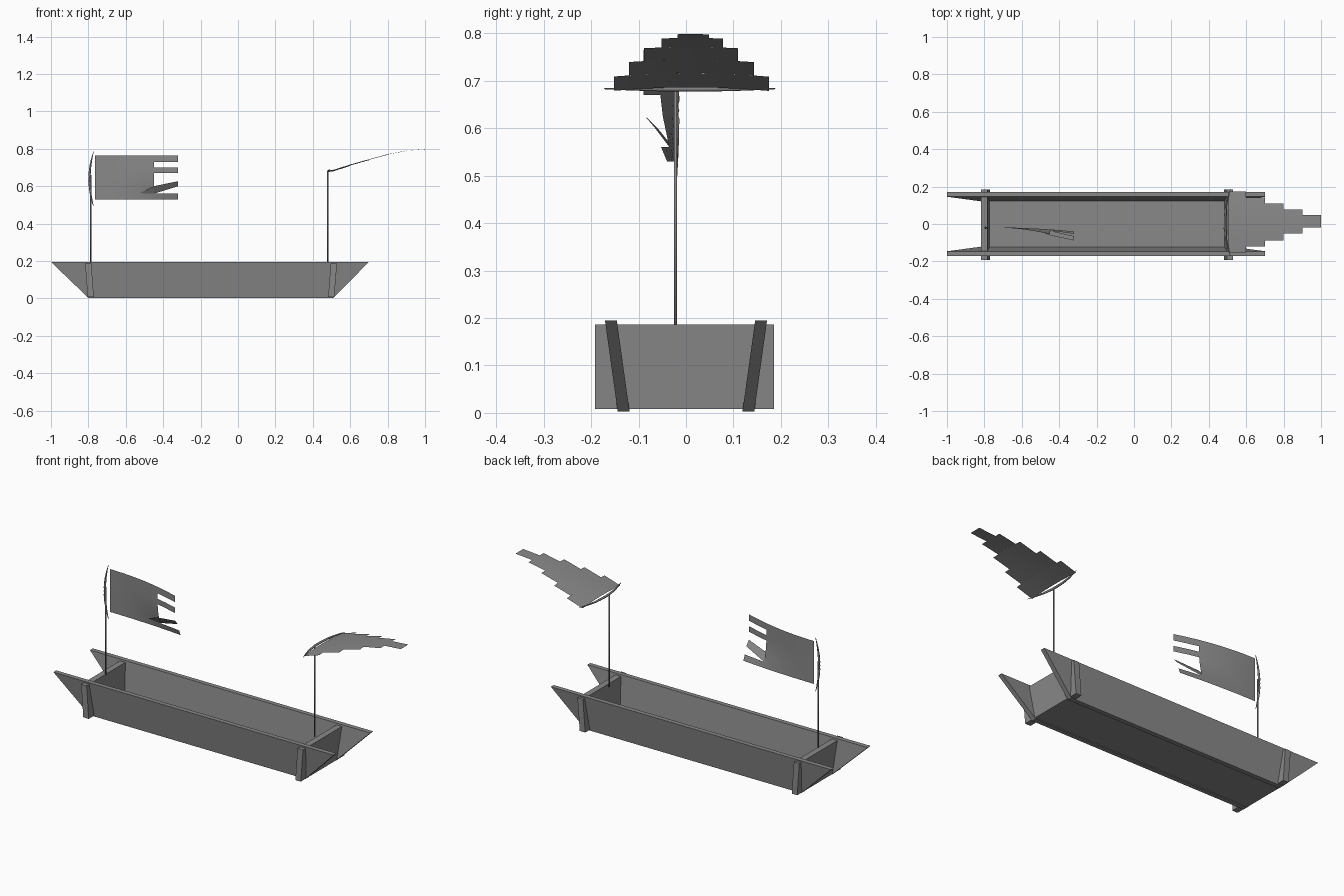
import bpy, math
from mathutils import Vector

cube = bpy.data.objects.get("Cube")
if cube:
    bpy.data.objects.remove(cube)

grey = bpy.data.materials.new("plain grey")
grey.use_nodes = True
COLOUR = (0.25, 0.25, 0.25, 1)
grey.diffuse_color = COLOUR
bsdf = next(n for n in grey.node_tree.nodes if n.type == 'BSDF_PRINCIPLED')
bsdf.inputs["Base Color"].default_value = COLOUR


def add(name, verts, faces, smooth=False):
    me = bpy.data.meshes.new(name)
    me.from_pydata(verts, [], faces)
    me.materials.append(grey)
    ob = bpy.data.objects.new(name, me)
    bpy.context.collection.objects.link(ob)
    for p in me.polygons:
        p.use_smooth = smooth
    return ob


def loft(name, rings, smooth=False):
    """Join equal rings of points into a closed solid."""
    n = len(rings[0])
    verts = [v for r in rings for v in r]
    faces = [(i * n + k, i * n + (k + 1) % n, (i + 1) * n + (k + 1) % n, (i + 1) * n + k)
             for i in range(len(rings) - 1) for k in range(n)]
    faces += [tuple(reversed(range(n))), tuple(range(len(verts) - n, len(verts)))]
    ob = add(name, verts, faces, smooth)
    bpy.context.view_layer.objects.active = ob
    bpy.ops.object.select_all(action='DESELECT')
    ob.select_set(True)
    bpy.ops.object.mode_set(mode='EDIT')
    bpy.ops.mesh.select_all(action='SELECT')
    bpy.ops.mesh.normals_make_consistent(inside=False)
    bpy.ops.object.mode_set(mode='OBJECT')
    return ob


def tube(name, path, radii, sides=8):
    """Round bar along a path with a radius at each point."""
    rings = []
    for i, p in enumerate(path):
        d = Vector(path[min(i + 1, len(path) - 1)]) - Vector(path[max(i - 1, 0)])
        q = d.to_track_quat('Z', 'Y')
        ring = [Vector((math.cos(a), math.sin(a), 0)) * radii[i]
                for a in (2 * math.pi * k / sides for k in range(sides))]
        rings.append([Vector(p) + q @ v for v in ring])
    return loft(name, rings, True)


# Hull: leaning side planks with raked ends
outline = [(-1, 0.195), (0.7, 0.195), (0.51, 0.003), (-0.8, 0.003)]
for side, label in ((1, "left"), (-1, "right")):
    rings = [[(x, side * (0.131 + 0.14 * z + t), z) for x, z in outline]
             for t in (-0.0125, 0.0125)]
    loft(label + "_side_plank", rings)


# End boards that pass through the planks, and the floor
def slab(name, low, high, y0, y1, z0, z1):
    rings = [[(a, y0, z), (b, y0, z), (b, y1, z), (a, y1, z)]
             for (a, b), z in ((low, z0), (high, z1))]
    loft(name, rings)


slab("rear_end_board", (-0.804, -0.771), (-0.817, -0.784), -0.192, 0.185, 0.008, 0.186)
slab("front_end_board", (0.482, 0.515), (0.496, 0.529), -0.192, 0.185, 0.008, 0.186)
slab("floor", (-0.79, 0.5), (-0.79, 0.5), -0.122, 0.122, 0.008, 0.03)

# Masts
for label, x, top in (("rear", -0.787, 0.66), ("front", 0.48, 0.683)):
    tube(label + "_mast", [(x, -0.022, 0.18), (x, -0.022, top)], [0.0035] * 2)

# Bowed yards, thick in the middle and pointed at the ends
steps = [i / 8 - 1 for i in range(17)]
radii = [0.001 + 0.005 * (1 - s * s) for s in steps]
tube("rear_yard", [(-0.794 + 0.022 * s * s, -0.02, 0.638 + 0.147 * s) for s in steps], radii)
tube("front_yard", [(0.486 + 0.03 * s * s, 0.008 + 0.18 * s, 0.683) for s in steps], radii)


# Rear sail: upright sheet, curling sideways, with torn strips at its free edge
def curl(x, z):
    t = max(0, (x + 0.765) / 0.445)
    height = min(1, max(0, (z - 0.53) / 0.12))
    return -0.018 - (0.022 + 0.05 * height) * t ** 2


levels = [0.53, 0.56, 0.595, 0.625, 0.67, 0.7, 0.73, 0.765]
cols = [-0.765 + 0.315 * i / 7 for i in range(8)] + [-0.385, -0.32]
verts = [(x, curl(x, z), z) for x in cols for z in levels]
n = len(levels)
faces = []
for i in range(len(cols) - 1):
    for k in range(n - 1):
        if i < 7 or k in (0, 4, 6):
            faces.append((i * n + k, (i + 1) * n + k, (i + 1) * n + k + 1, i * n + k + 1))
add("rear_sail", verts, faces, True)

# Twisted strip hanging off the rear sail
add("rear_sail_twisted_strip",
    [(-0.525, -0.03, 0.563), (-0.45, -0.035, 0.56), (-0.45, -0.06, 0.6),
     (-0.32, -0.065, 0.6), (-0.32, -0.088, 0.627)],
    [(0, 1, 2), (2, 1, 3, 4)])

# Front sail: nearly level sheet that narrows in steps and rises to its tip
heights = [(0.505, 0.686), (0.6, 0.716), (0.7, 0.744), (0.8, 0.771), (0.9, 0.79), (1.0, 0.798)]
spans = [(-0.152, 0.175), (-0.12, 0.143), (-0.088, 0.11), (-0.052, 0.078), (-0.018, 0.048)]
cuts = 6
verts, faces = [], []
for (x0, z0), (x1, z1), (y0, y1) in zip(heights, heights[1:], spans):
    base = len(verts)
    for x, z in ((x0, z0), (x1, z1)):
        for k in range(cuts + 1):
            y = y0 + (y1 - y0) * k / cuts
            verts.append((x, y, z - 0.008 * ((y - 0.01) / 0.17) ** 2))
    for k in range(cuts):
        a, b = base + k, base + cuts + 1 + k
        faces.append((a, b, b + 1, a + 1))
add("front_sail", verts, faces, True)
